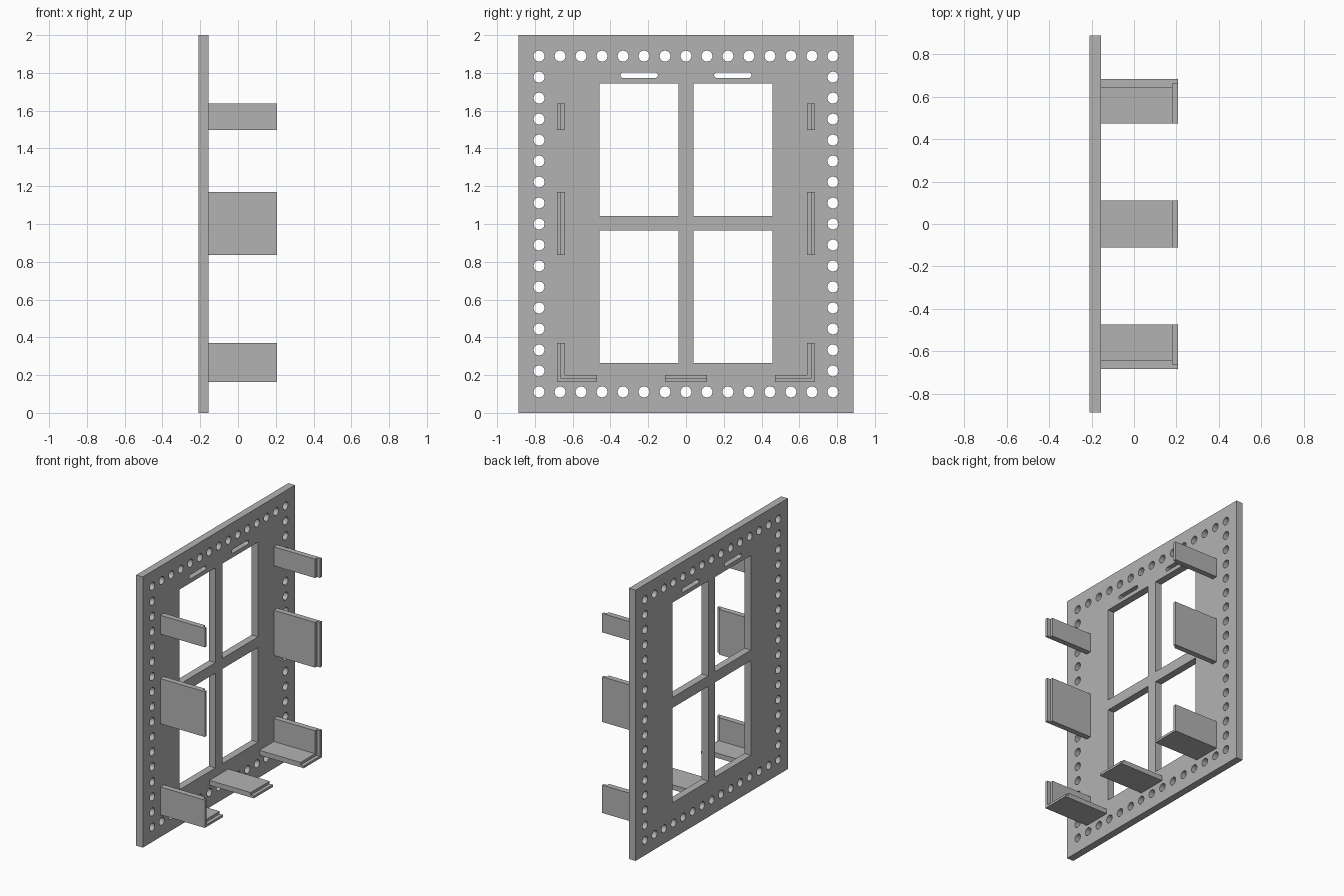
import bpy
import math
from mathutils import Matrix

if "Cube" in bpy.data.objects:
    bpy.data.objects.remove(bpy.data.objects["Cube"], do_unlink=True)

grey = bpy.data.materials.new("plain grey")
grey.use_nodes = True
grey.diffuse_color = (0.45, 0.45, 0.45, 1)
grey.node_tree.nodes["Principled BSDF"].inputs["Base Color"].default_value = (0.45, 0.45, 0.45, 1)

BACK, FACE, STEP, TIP = -0.21, -0.156, 0.181, 0.207


def prism(name, outlines, x0, x1):
    """Extrude filled (y, z) outlines along x; inner outlines become holes."""
    curve = bpy.data.curves.new(name, "CURVE")
    curve.dimensions = "2D"
    curve.fill_mode = "BOTH"
    curve.extrude = (x1 - x0) / 2
    for points in outlines:
        spline = curve.splines.new("POLY")
        spline.points.add(len(points) - 1)
        for p, (y, z) in zip(spline.points, points):
            p.co = (y, z, 0, 1)
        spline.use_cyclic_u = True
        spline.use_smooth = False
    helper = bpy.data.objects.new(name + " helper", curve)
    bpy.context.collection.objects.link(helper)
    bpy.context.view_layer.update()
    graph = bpy.context.evaluated_depsgraph_get()
    mesh = bpy.data.meshes.new_from_object(helper.evaluated_get(graph))
    bpy.data.objects.remove(helper, do_unlink=True)
    # local x, y, z become world y, z, x
    turn = Matrix(((0, 0, 1, 0), (1, 0, 0, 0), (0, 1, 0, 0), (0, 0, 0, 1)))
    mesh.transform(Matrix.Translation(((x0 + x1) / 2, 0, 0)) @ turn)
    mesh.materials.clear()
    mesh.materials.append(grey)
    obj = bpy.data.objects.new(name, mesh)
    bpy.context.collection.objects.link(obj)
    return obj


def rect(y0, y1, z0, z1):
    return [(y0, z0), (y1, z0), (y1, z1), (y0, z1)]


def slot(cy, cz, half, r, n=24):
    """Circle stretched sideways by half; half = 0 gives a round hole."""
    angles = [2 * math.pi * (i + 0.5) / n for i in range(n)]
    return [(cy + math.copysign(half, math.cos(a)) + r * math.cos(a),
             cz + r * math.sin(a)) for a in angles]


# Panel with four windows, two slots and a border of round holes
outlines = [rect(-0.888, 0.888, 0, 2)]
for side in (-1, 1):
    outlines.append(slot(side * 0.248, 1.788, 0.084, 0.015))
    for z0 in (0.265, 1.043):
        a, b = sorted((side * 0.04, side * 0.458))
        outlines.append(rect(a, b, z0, z0 + 0.7))
pitch = 1 / 9
for row in range(17):
    for col in range(15):
        if row in (0, 16) or col in (0, 14):
            outlines.append(slot((col - 7) * pitch, (row + 1) * pitch, 0, 0.029))
prism("window_panel", outlines, BACK, FACE)


# Tabs: an outer layer reaching the tip and a shorter inner layer
def tab(name, outer, inner):
    prism(name + "_outer_layer", [outer], FACE, TIP)
    prism(name + "_inner_layer", [inner], FACE, STEP)


def ell(side, y_out, y_in, z_low, z_high):
    """Corner profile with an upright and a floor running inwards."""
    pts = [(y_out, z_low), (0.472, z_low), (0.472, z_high),
           (y_in, z_high), (y_in, 0.37), (y_out, 0.37)]
    return [(side * y, z) for y, z in pts]


OUT, MID, INN = 0.682, 0.662, 0.641
LOW, HALF, HIGH = 0.164, 0.181, 0.2
for side, word in ((-1, "right"), (1, "left")):
    for level, z0, z1 in (("upper", 1.498, 1.638), ("middle", 0.836, 1.17)):
        tab(f"{word}_{level}_tab", rect(side * OUT, side * MID, z0, z1),
            rect(side * MID, side * INN, z0, z1))
    tab(f"{word}_corner_tab", ell(side, OUT, MID, LOW, HALF),
        ell(side, MID, INN, HALF, HIGH))
tab("bottom_tab", rect(-0.11, 0.11, LOW, HALF), rect(-0.11, 0.11, HALF, HIGH))
